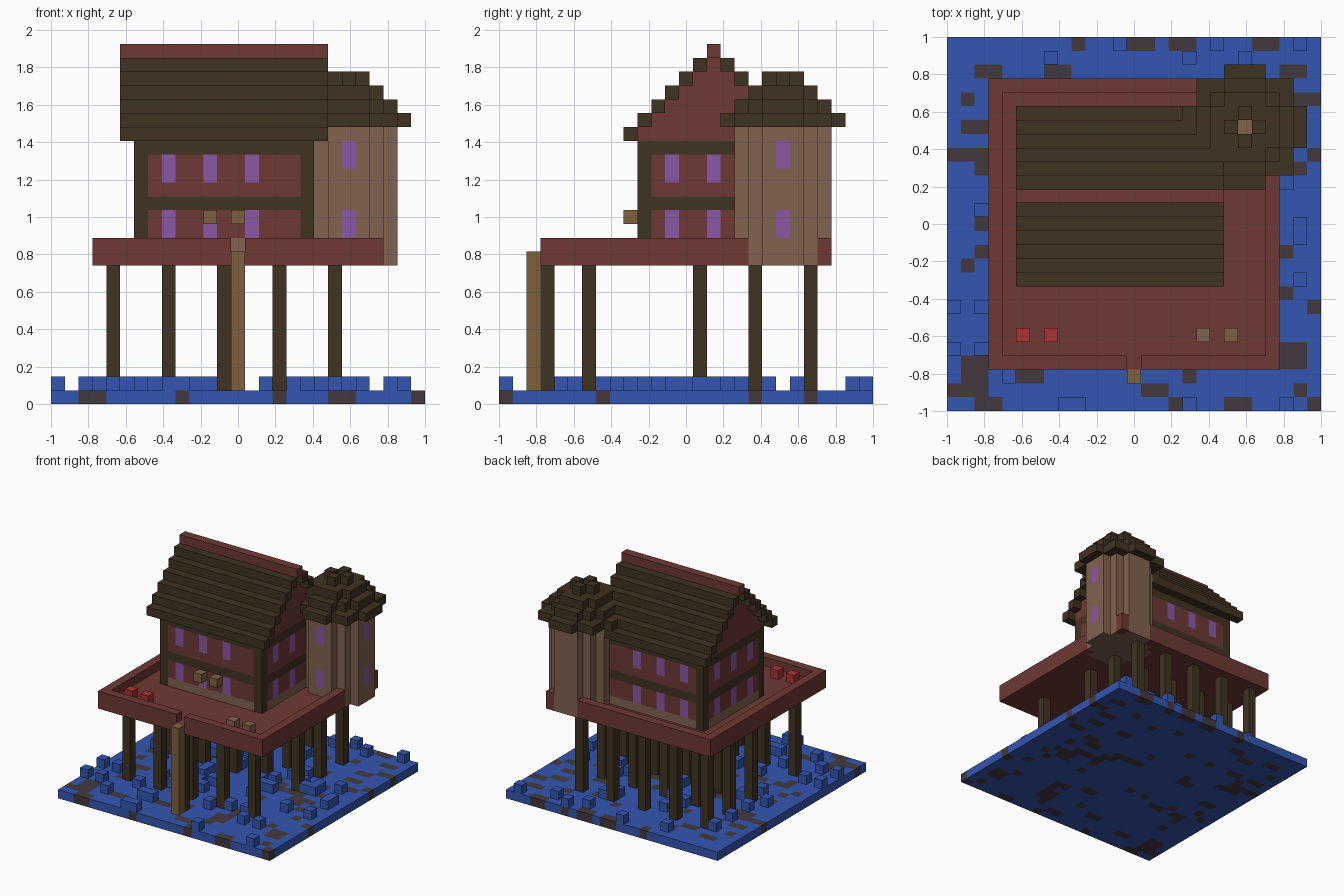
import bpy
import bmesh
import random
from mathutils import Vector

old = bpy.data.objects.get("Cube")
if old:
    bpy.data.objects.remove(old, do_unlink=True)

N = 27              # blocks along the longest side
UNIT = 2 / N
random.seed(7)


def linear(c):
    return c / 12.92 if c <= 0.04045 else ((c + 0.055) / 1.055) ** 2.4


def material(name, r, g, b):
    mat = bpy.data.materials.new(name)
    mat.use_nodes = True
    color = [linear(c / 255) for c in (r, g, b)] + [1]
    mat.diffuse_color = color
    mat.node_tree.nodes["Principled BSDF"].inputs["Base Color"].default_value = color
    return mat


water = material("water_blue", 51, 86, 177)
mud = material("mud_grey", 66, 57, 63)
timber = material("dark_timber", 64, 51, 33)
red_wood = material("red_wood", 110, 57, 52)
stone = material("tower_stone", 129, 98, 80)
tan = material("tan_wood", 126, 97, 64)
glass = material("purple_glass", 138, 88, 166)
bright_red = material("bright_red", 172, 50, 54)

blocks = {}         # block position -> (part name, material)


def fill(part, mat, xs, ys, zs):
    """Fill a box of blocks; each range is (start, stop) or one index."""
    span = [range(*r) if isinstance(r, tuple) else (r,) for r in (xs, ys, zs)]
    for x in span[0]:
        for y in span[1]:
            for z in span[2]:
                blocks[x, y, z] = (part, mat)


def disk(part, mat, cx, cy, radius, zs):
    for dx in range(-radius, radius + 1):
        for dy in range(-radius, radius + 1):
            if dx * dx + dy * dy <= (radius + 0.25) ** 2:
                fill(part, mat, cx + dx, cy + dy, zs)


# Water slab with muddy patches
fill("water_base", water, (0, N), (0, N), 0)
for x in range(3, 24):
    for y in range(3, 24):
        if random.random() < 0.11:
            fill("water_base", mud, (x, x + random.choice((1, 2))), y, 0)
border_mud = {0: (2, 3, 9, 16, 20, 21, 26), 1: (0, 1, 2, 14, 15, 25),
              2: (1, 2, 5, 6, 17), 3: (1, 2, 24, 25), 4: (24, 25), 7: (26,),
              8: (24,), 10: (1,), 11: (2, 24), 13: (2,), 17: (2, 24, 25),
              18: (0, 1, 2, 26), 20: (1, 2), 22: (1, 25, 26),
              24: (2, 3, 7, 8, 24, 25), 26: (9, 13, 14, 16, 17, 19, 22, 23)}
for y, row in border_mud.items():
    for x in row:
        fill("water_base", mud, x, y, 0)

# Loose wave blocks
for x in range(N):
    for y in range(N):
        if x not in (1, 14, 26) and y not in (23, 24) and random.random() < 0.09:
            fill("waves", water, x, y, 1)

# Piles and access ladder
for x in range(4, 21, 4):
    for y in (6, 14, 18, 22):
        fill("piles", timber, x, y, (1, 10))
fill("piles", timber, 13, 3, (1, 10))
fill("ladder", tan, 13, 2, (1, 11))

# Deck with a low rail that opens at the ladder
fill("deck", red_wood, (3, 24), (3, 24), 10)
for side in (3, 23):
    fill("deck_rail", red_wood, side, (3, 24), 11)
    fill("deck_rail", red_wood, (3, 24), side, 11)
del blocks[13, 3, 11]

# Boxes on the deck
for x, mat in ((5, bright_red), (7, bright_red), (18, stone), (20, tan)):
    fill("deck_boxes", mat, x, 5, 11)


# House walls: stone footing, timber frame, red panels, windows
def wall_material(x, y, z):
    if x in (6, 18) and y in (10, 20) or z in (14, 18):
        return timber
    if z == 11:
        return stone
    window = x in (8, 11, 14) if y in (10, 20) else y in (12, 15, 18)
    return glass if window and z in (12, 13, 16, 17) else red_wood


for x in range(6, 19):
    for y in range(10, 21):
        for z in range(11, 19):
            fill("house_walls", wall_material(x, y, z), x, y, z)
for x in (11, 13):
    fill("lanterns", tan, x, 9, 13)

# Stepped gable roof and ridge
for step in range(6):
    z = 19 + step
    fill("gables", red_wood, (6, 19), (10 + step, 21 - step), z)
    for y in (9 + step, 21 - step):
        fill("house_roof", timber, (5, 20), y, z)
fill("roof_ridge", red_wood, (5, 20), 15, 25)

# Round corner tower with windows and a stepped, open-topped roof
disk("tower", stone, 21, 20, 3, (10, 20))
for z in (12, 17):
    fill("tower", glass, 21, 17, (z, z + 2))
    fill("tower", glass, 24, 20, (z, z + 2))
for step, radius in enumerate((4, 3, 2, 1)):
    disk("tower_roof", timber, 21, 20, radius, 20 + step)
fill("tower", stone, 21, 20, (20, 22))
for z in (22, 23):
    del blocks[21, 20, z]


# Turn each part into one mesh made of its exposed block faces
def build(part):
    bm = bmesh.new()
    mats = []
    for cell, (owner, mat) in blocks.items():
        if owner != part:
            continue
        if mat not in mats:
            mats.append(mat)
        for axis in range(3):
            for sign in (0, 1):
                neighbour = list(cell)
                neighbour[axis] += 1 if sign else -1
                if tuple(neighbour) in blocks:
                    continue
                corners = []
                for u, v in ((0, 0), (1, 0), (1, 1), (0, 1)):
                    p = Vector(cell)
                    p[axis] += sign
                    p[(axis + 1) % 3] += u
                    p[(axis + 2) % 3] += v
                    corners.append(bm.verts.new(p * UNIT - Vector((1, 1, 0))))
                face = bm.faces.new(corners if sign else corners[::-1])
                face.material_index = mats.index(mat)
    bmesh.ops.remove_doubles(bm, verts=bm.verts, dist=UNIT / 100)
    mesh = bpy.data.meshes.new(part)
    bm.to_mesh(mesh)
    bm.free()
    for mat in mats:
        mesh.materials.append(mat)
    bpy.context.collection.objects.link(bpy.data.objects.new(part, mesh))


for part in sorted({owner for owner, _ in blocks.values()}):
    build(part)
